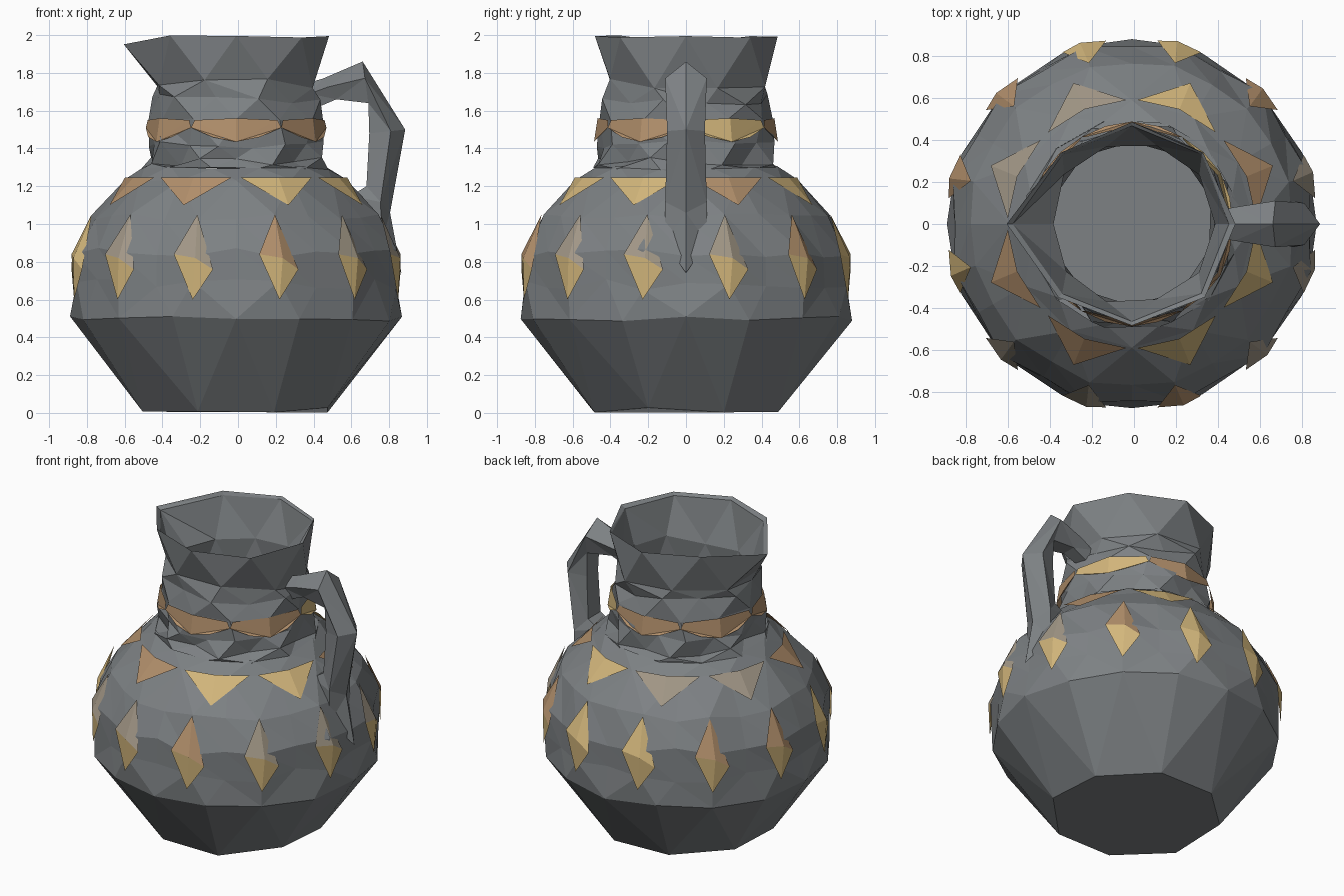
import bpy, bmesh, math, random
from mathutils import Vector

if "Cube" in bpy.data.objects:
    bpy.data.objects.remove(bpy.data.objects["Cube"])

random.seed(4)
CX = -0.01


def material(name, rgb):
    m = bpy.data.materials.new(name)
    m.diffuse_color = (*rgb, 1)
    m.use_nodes = True
    m.node_tree.nodes["Principled BSDF"].inputs["Base Color"].default_value = m.diffuse_color
    return m


SLATE = material("slate", (0.205, 0.22, 0.23))
MATS = [material("gold", (0.65, 0.47, 0.2)),
        material("copper", (0.45, 0.28, 0.15)),
        material("dull_gold", (0.36, 0.31, 0.24))]


def polar(deg, r, z):
    a = math.radians(deg)
    return Vector((CX + r * math.cos(a), r * math.sin(a), z))


def finish(name, bm, mats=(SLATE,), recalc=True):
    if recalc:
        bmesh.ops.recalc_face_normals(bm, faces=bm.faces)
    me = bpy.data.meshes.new(name)
    bm.to_mesh(me)
    bm.free()
    for m in mats:
        me.materials.append(m)
    ob = bpy.data.objects.new(name, me)
    bpy.context.collection.objects.link(ob)
    return ob


def ring(bm, z, r, n, off=0.0, jr=0.0, jz=0.0, dent=0.0, spout=0.0):
    """Ring of n vertices; dent pulls every other one in, spout pulls -x out."""
    out = []
    for i in range(n):
        deg = (i + off) * 360 / n
        tip = abs(deg - 180) < 1 and spout
        rr = r + random.uniform(-jr, jr) + (spout if tip else 0)
        rr -= dent if i % 2 == 0 else 0
        zz = z + random.uniform(-jz, jz) - (0.04 if tip else 0)
        out.append((deg, bm.verts.new(polar(deg, rr, zz))))
    return out


def zip_rings(bm, a, b):
    """Triangle strip between two rings of different vertex counts."""
    a = a + [(a[0][0] + 360, a[0][1])]
    b = b + [(b[0][0] + 360, b[0][1])]
    i = j = 0
    while i < len(a) - 1 or j < len(b) - 1:
        step_a = j == len(b) - 1 or (i < len(a) - 1 and
                                     a[i][0] + a[i + 1][0] <= b[j][0] + b[j + 1][0])
        if step_a:
            bm.faces.new((a[i][1], a[i + 1][1], b[j][1]))
            i += 1
        else:
            bm.faces.new((a[i][1], b[j + 1][1], b[j][1]))
            j += 1


def shell(name, rings, floor=False):
    bm = bmesh.new()
    made = [ring(bm, *r) for r in rings]
    for a, b in zip(made, made[1:]):
        zip_rings(bm, a, b)
    if floor:
        bm.faces.new([v for _, v in reversed(made[0])])
    return finish(name, bm)


# Round faceted body with a plain lower cup
shell("body", [
    (0.015, 0.53, 8, 0.5, 0.01, 0.015),
    (0.50, 0.875, 16, 0, 0.005, 0.015),
    (0.68, 0.878, 24, 0, 0.004, 0.03, 0.03),
    (0.85, 0.878, 24, 0, 0.004, 0.03, 0.035),
    (1.04, 0.775, 24, 0, 0.006, 0.02, 0.015),
    (1.235, 0.585, 12, 0, 0.005, 0.01),
    (1.30, 0.50, 12, 0.5, 0.01, 0.01)], floor=True)

# Crumpled neck, flared rim with a spout, and inner wall
shell("neck", [
    (1.29, 0.51, 12, 0.5, 0.01, 0.01),
    (1.33, 0.49, 16, 0, 0.015, 0.025, 0.06),
    (1.42, 0.475, 16, 0.5, 0.01, 0.02, 0.03),
    (1.55, 0.46, 12, 0, 0.004, 0.01),
    (1.66, 0.455, 12, 0.5, 0.01, 0.03, 0.04),
    (1.74, 0.445, 8, 0.5, 0.01, 0.03),
    (1.985, 0.485, 8, 0, 0.01, 0.015, 0.0, 0.10),
    (1.975, 0.465, 8, 0, 0.005, 0.005, 0.0, 0.10),
    (1.72, 0.385, 10, 0, 0.015, 0.03),
    (1.45, 0.39, 10, 0.5, 0.01, 0.01)])


# Raised ornaments
def ornament(name, count, off, fan, centre=None):
    """Repeat a fan of (degree, radius, z) points around the jug."""
    bm = bmesh.new()
    for k in range(count):
        base = (k + off) * 360 / count
        v = [bm.verts.new(polar(base + d, r, z)) for d, r, z in fan]
        m = random.randrange(3)
        if centre:
            c = bm.verts.new(polar(base + centre[0], centre[1], centre[2]))
            tris = [(v[i], v[(i + 1) % len(v)], c) for i in range(len(v))]
        else:
            tris = [(v[0], v[i], v[i + 1]) for i in range(1, len(v) - 1)]
        for i, t in enumerate(tris):
            f = bm.faces.new(t)
            f.material_index = 0 if centre and i in (0, 3) else m
    return finish(name, bm, MATS, recalc=False)


ornament("belly_diamonds", 12, 0.5,
         [(0, 0.888, 0.60), (7, 0.88, 0.76), (0, 0.792, 1.05), (-7, 0.88, 0.84)],
         (1, 0.896, 0.82))
ornament("shoulder_triangles", 8, 0.5,
         [(0, 0.725, 1.10), (20, 0.59, 1.245), (0, 0.59, 1.245), (-20, 0.59, 1.245)])
ornament("neck_band", 6, 0.5,
         [(0, 0.487, 1.435), (15, 0.482, 1.46), (30, 0.478, 1.51), (28, 0.468, 1.55),
          (0, 0.468, 1.56), (-28, 0.468, 1.55), (-30, 0.478, 1.51), (-15, 0.482, 1.46)])

# Handle: angular bar with a ridged outer side
# each section: outer x, z, inner x, z, half width
sections = [(0.38, 1.75, 0.38, 1.60, 0.06),
            (0.45, 1.77, 0.52, 1.66, 0.08),
            (0.66, 1.86, 0.69, 1.64, 0.11),
            (0.885, 1.50, 0.695, 1.48, 0.10),
            (0.805, 1.06, 0.68, 1.20, 0.11),
            (0.865, 0.74, 0.60, 1.15, 0.11)]
bm = bmesh.new()
loops = []
for ox, oz, ix, iz, w in sections:
    mx, mz = ox * 0.6 + ix * 0.4, oz * 0.6 + iz * 0.4
    pts = [(ox, 0, oz), (mx, w, mz), (ix, w * 0.6, iz), (ix, -w * 0.6, iz), (mx, -w, mz)]
    loops.append([bm.verts.new(p) for p in pts])
for a, b in zip(loops, loops[1:]):
    for i in range(5):
        bm.faces.new((a[i], a[(i + 1) % 5], b[(i + 1) % 5], b[i]))
bm.faces.new(loops[0])
bm.faces.new(loops[-1])
bmesh.ops.triangulate(bm, faces=bm.faces)
finish("handle", bm)
